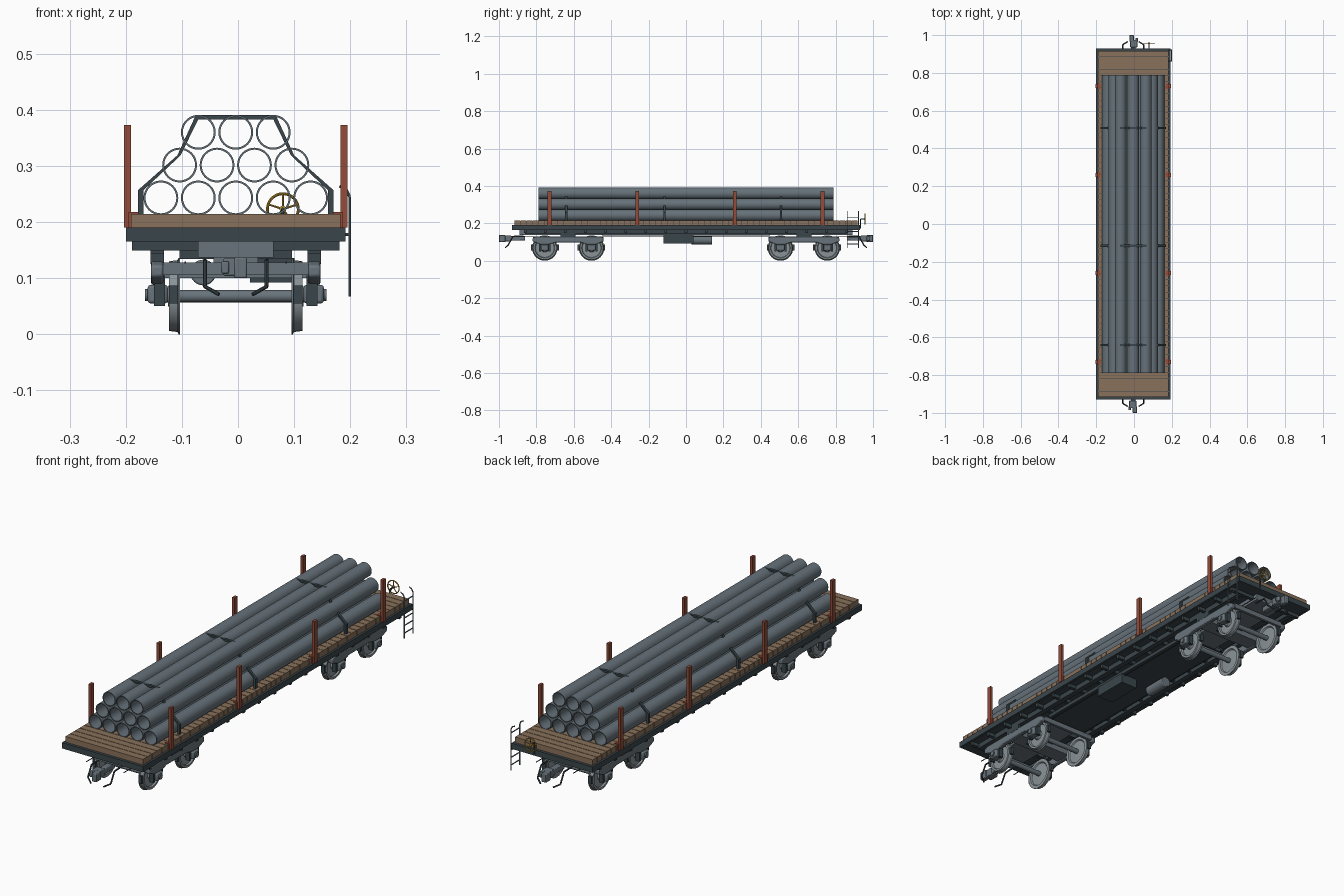
import bpy
import bmesh
import math
from mathutils import Matrix, Vector

cube = bpy.data.objects.get("Cube")
if cube:
    bpy.data.objects.remove(cube, do_unlink=True)

X_OFF = -0.004  # the ladder sticks out on one side, so the body sits slightly off centre


def material(name, rgb):
    m = bpy.data.materials.new(name)
    m.use_nodes = True
    col = (*rgb, 1.0)
    m.diffuse_color = col
    m.node_tree.nodes["Principled BSDF"].inputs["Base Color"].default_value = col
    return m


PIPE = material("pipe grey", (0.13, 0.165, 0.19))
DARK = material("dark frame steel", (0.042, 0.061, 0.069))
WOOD = material("deck wood", (0.25, 0.165, 0.105))
RUST = material("stake red", (0.29, 0.07, 0.04))
YELLOW = material("handwheel yellow", (0.5, 0.3, 0.035))
GREY = material("running gear grey", (0.14, 0.175, 0.2))
RIM = material("wheel steel", (0.25, 0.29, 0.31))


def finish(bm, name, mat, bevel=0):
    """Turn a bmesh into an object, smooth with sharp edges kept."""
    bmesh.ops.recalc_face_normals(bm, faces=bm.faces)
    for f in bm.faces:
        f.smooth = True
    for e in bm.edges:
        e.smooth = len(e.link_faces) == 2 and e.calc_face_angle(0) < math.radians(32)
    mesh = bpy.data.meshes.new(name)
    bm.to_mesh(mesh)
    bm.free()
    mesh.materials.append(mat)
    ob = bpy.data.objects.new(name, mesh)
    ob.location.x = X_OFF
    bpy.context.collection.objects.link(ob)
    if bevel:
        mod = ob.modifiers.new("Bevel", "BEVEL")
        mod.width = bevel
        mod.segments = 2
    return ob


def add_box(bm, x, y, z):
    """Box from three (low, high) ranges."""
    size = [r[1] - r[0] for r in (x, y, z)]
    mid = [(r[0] + r[1]) / 2 for r in (x, y, z)]
    m = Matrix.Translation(mid) @ Matrix.Diagonal((*size, 1))
    bmesh.ops.create_cube(bm, size=1, matrix=m)


def add_rod(bm, a, b, r, sides=10):
    a, b = Vector(a), Vector(b)
    d = b - a
    m = Matrix.Translation((a + b) / 2) @ d.to_track_quat("Z", "Y").to_matrix().to_4x4()
    bmesh.ops.create_cone(bm, cap_ends=True, segments=sides, radius1=r, radius2=r,
                          depth=d.length, matrix=m)


def add_path(bm, pts, r):
    for a, b in zip(pts, pts[1:]):
        add_rod(bm, a, b, r, 8)


def add_lathe(bm, profile, matrix, sides=32):
    """Closed (radius, height) loop spun round local z."""
    rings = []
    for i in range(sides):
        t = math.tau * i / sides
        rings.append([bm.verts.new(matrix @ Vector((r * math.cos(t), r * math.sin(t), h)))
                      for r, h in profile])
    n = len(profile)
    for i in range(sides):
        p, q = rings[i], rings[(i + 1) % sides]
        for j in range(n):
            k = (j + 1) % n
            bm.faces.new((p[j], p[k], q[k], q[j]))


def boxes(name, mat, items, bevel=0):
    bm = bmesh.new()
    for x, y, z in items:
        add_box(bm, x, y, z)
    return finish(bm, name, mat, bevel)


def span(c, h):
    return (c - h, c + h)


# Deck: cross planks on a dark sheet
count, L = 56, 0.918
step = 2 * L / count
boxes("deck_planks", WOOD, [((-0.187, 0.187), span(-L + step * (i + 0.5), step / 2 - 0.0012),
                             (0.188, 0.2145)) for i in range(count)])
boxes("deck_sheet", DARK, [((-0.185, 0.185), (-0.915, 0.915), (0.165, 0.2125))])

# Underframe: side sills, end sills, cross ribs, longitudinals
boxes("side_sills", DARK, [(span(s * 0.191, 0.005), (-0.925, 0.925), (0.165, 0.19)) for s in (-1, 1)])
boxes("end_sills", DARK, [((-0.196, 0.196), span(s * 0.92, 0.009), (0.165, 0.19)) for s in (-1, 1)])
boxes("cross_ribs", DARK, [((-0.185, 0.185), span(-0.86 + 1.72 * i / 16, 0.007), (0.149, 0.167))
                           for i in range(17)])
boxes("longitudinal_sills", DARK, [(span(s * 0.14, 0.012), (-0.86, 0.86), (0.143, 0.167)) for s in (-1, 1)])
boxes("centre_sill", GREY, [((-0.067, 0.067), (-0.89, 0.89), (0.137, 0.167))])
boxes("belly_plate", DARK, [((-0.1, 0.1), (-0.45, 0.45), (0.134, 0.15))])

# Equipment under the floor
boxes("equipment_box", DARK, [((0.025, 0.105), (-0.12, 0.04), (0.092, 0.136))])
bm = bmesh.new()
add_rod(bm, (-0.058, 0.03, 0.11), (-0.058, 0.14, 0.11), 0.023, 24)
finish(bm, "air_tank", GREY, 0.003)
bm = bmesh.new()
for s in (-1, 1):
    add_rod(bm, (s * 0.09, -0.91, 0.128), (s * 0.09, 0.91, 0.128), 0.002, 6)
finish(bm, "brake_pipes", DARK)

# Stakes with their pockets
STAKES = (-0.73, -0.26, 0.26, 0.73)
boxes("stakes", RUST, [(span(s * 0.193, 0.0062), span(y, 0.01), (0.19, 0.373))
                       for s in (-1, 1) for y in STAKES])
boxes("stake_pockets", RUST, [(span(s * 0.182, 0.009), span(y, 0.014), (0.19, 0.218))
                              for s in (-1, 1) for y in STAKES])

# Pipe load: rows of five, four and three open tubes
bm = bmesh.new()
R, HALF = 0.031, 0.788
for row, n in enumerate((5, 4, 3)):
    for i in range(n):
        at = Vector(((i - (n - 1) / 2) * 0.0667, 0, 0.243 + row * 0.0585))
        add_lathe(bm, [(R, -HALF), (R, HALF), (R - 0.0035, HALF), (R - 0.0035, -HALF)],
                  Matrix.Translation(at) @ Matrix.Rotation(math.pi / 2, 4, "X"))
finish(bm, "pipe_load", PIPE)

# Tie-down straps following the stack outline
half = [(0.174, 0.212), (0.174, 0.257), (0.104, 0.319), (0.071, 0.391)]
outline = half + [(-x, z) for x, z in reversed(half)]
bm = bmesh.new()
for y in (-0.64, -0.115, 0.508):
    layers = []
    for dy in (-0.006, 0.006):
        for k in (0, 0.008):
            layers.append([bm.verts.new((x * (1 - k / 0.14), y + dy, z - (k if z > 0.38 else 0)))
                           for x, z in outline])
    a, b, c, d = layers
    for p, q in ((a, b), (b, d), (d, c), (c, a)):
        for i in range(len(outline) - 1):
            bm.faces.new((p[i], p[i + 1], q[i + 1], q[i]))
    for i in (0, -1):
        bm.faces.new((a[i], b[i], d[i], c[i]))
finish(bm, "tie_straps", DARK)

# Bogies
AXLE_Z = 0.068
for end, tag in ((-1, "front"), (1, "rear")):
    cy = end * 0.63
    axles = (cy - 0.125, cy + 0.125)
    wheels, rods, frames = bmesh.new(), bmesh.new(), bmesh.new()
    tread = [(0.011, 0.102), (0.05, 0.104), (0.054, 0.099), (0.068, 0.099), (0.068, 0.102),
             (0.064, 0.104), (0.062, 0.119), (0.053, 0.119), (0.05, 0.112), (0.022, 0.112),
             (0.018, 0.121), (0.011, 0.121)]
    for y in axles:
        add_rod(rods, (-0.155, y, AXLE_Z), (0.155, y, AXLE_Z), 0.011, 16)
        for s in (-1, 1):
            add_lathe(wheels, tread, Matrix.Translation((0, y, AXLE_Z))
                      @ Matrix.Rotation(s * math.pi / 2, 4, "Y"))
            add_rod(rods, (s * 0.15, y, AXLE_Z + 0.002), (s * 0.162, y, AXLE_Z + 0.002), 0.011, 16)
    finish(wheels, tag + "_wheels", RIM)
    finish(rods, tag + "_axles", GREY)
    boxes(tag + "_axle_boxes", GREY, [(span(s * 0.139, 0.018), span(y, 0.021), (0.055, 0.088))
                                      for s in (-1, 1) for y in axles], 0.005)
    boxes(tag + "_pedestals", DARK, [(span(s * 0.136, 0.01), span(y + d, 0.005), (0.05, 0.105))
                                     for s in (-1, 1) for y in axles for d in (-0.026, 0.026)])
    # Side frames with tapered ends
    side = [(-0.19, 0.103), (-0.19, 0.122), (-0.17, 0.13), (0.17, 0.13), (0.19, 0.122),
            (0.19, 0.103), (0.15, 0.088), (0.1, 0.088), (0.07, 0.097), (-0.07, 0.097),
            (-0.1, 0.088), (-0.15, 0.088)]
    for s in (-1, 1):
        f = frames.faces.new([frames.verts.new((s * 0.14 - 0.011, cy + y, z)) for y, z in side])
        ext = bmesh.ops.extrude_face_region(frames, geom=[f])["geom"]
        bmesh.ops.translate(frames, vec=(0.022, 0, 0),
                            verts=[v for v in ext if isinstance(v, bmesh.types.BMVert)])
    finish(frames, tag + "_side_frames", GREY, 0.004)
    boxes(tag + "_bolsters", GREY,
          [((-0.14, 0.14), span(cy, 0.035), (0.1, 0.126)), (span(0, 0.04), span(cy, 0.04), (0.12, 0.14))]
          + [((-0.13, 0.13), span(cy + d, 0.006), (0.106, 0.128)) for d in (-0.183, 0.183)])
    boxes(tag + "_frame_pads", DARK, [(span(s * 0.14, 0.012), span(cy, 0.04), (0.125, 0.145))
                                      for s in (-1, 1)])
    boxes(tag + "_brake_shoes", DARK, [(span(s * 0.111, 0.008), span(cy + d, 0.005), (0.055, 0.087))
                                       for s in (-1, 1) for d in (-0.193, 0.193, -0.055, 0.055)])

    # Coupler, the rear one turned half round
    def rng(a, b, e=end):
        return tuple(sorted((a * e, b * e)))
    boxes(tag + "_coupler", GREY, [(span(0, 0.013), rng(0.86, 0.95), (0.108, 0.132)),
                                   (rng(-0.016, 0.022), rng(0.935, 0.975), (0.104, 0.136)),
                                   (rng(-0.02, 0.003), rng(0.965, 1.0), (0.1, 0.137)),
                                   (rng(0.012, 0.026), rng(0.965, 0.985), (0.108, 0.13))], 0.003)
    # Air hoses
    bm = bmesh.new()
    for s in (-1, 1):
        add_path(bm, [(s * 0.055, end * 0.87, 0.132), (s * 0.055, end * 0.925, 0.13),
                      (s * 0.055, end * 0.95, 0.085), (s * 0.03, end * 0.965, 0.071)], 0.0035)
    finish(bm, tag + "_air_hoses", DARK)

# Side ladder at the rear corner
bm = bmesh.new()
for y in (0.862, 0.922):
    add_path(bm, [(0.203, y, 0.067), (0.203, y, 0.245), (0.197, y, 0.258), (0.185, y, 0.264)], 0.0025)
for z in (0.09, 0.123, 0.156, 0.23):
    add_rod(bm, (0.203, 0.862, z), (0.203, 0.922, z), 0.0025, 8)
for y in (0.862, 0.922):
    add_rod(bm, (0.19, y, 0.178), (0.203, y, 0.178), 0.0025, 8)
finish(bm, "ladder", GREY)

# Brake handwheel on a short shaft
HUB = Vector((0.084, 0.957, 0.223))
bm = bmesh.new()
ring = [(0.0275 + 0.0025 * math.cos(k * math.pi / 4), 0.0025 * math.sin(k * math.pi / 4)) for k in range(8)]
add_lathe(bm, ring, Matrix.Translation(HUB) @ Matrix.Rotation(math.pi / 2, 4, "X"))
for k in range(5):
    t = math.pi / 2 + math.tau * k / 5
    add_rod(bm, HUB, HUB + Vector((math.cos(t), 0, math.sin(t))) * 0.027, 0.0018, 8)
add_rod(bm, HUB - Vector((0, 0.004, 0)), HUB + Vector((0, 0.004, 0)), 0.006, 12)
finish(bm, "handwheel", YELLOW)
bm = bmesh.new()
add_path(bm, [HUB, HUB - Vector((0, 0.025, 0)), HUB - Vector((0, 0.025, 0.05))], 0.003)
finish(bm, "handwheel_shaft", DARK)
